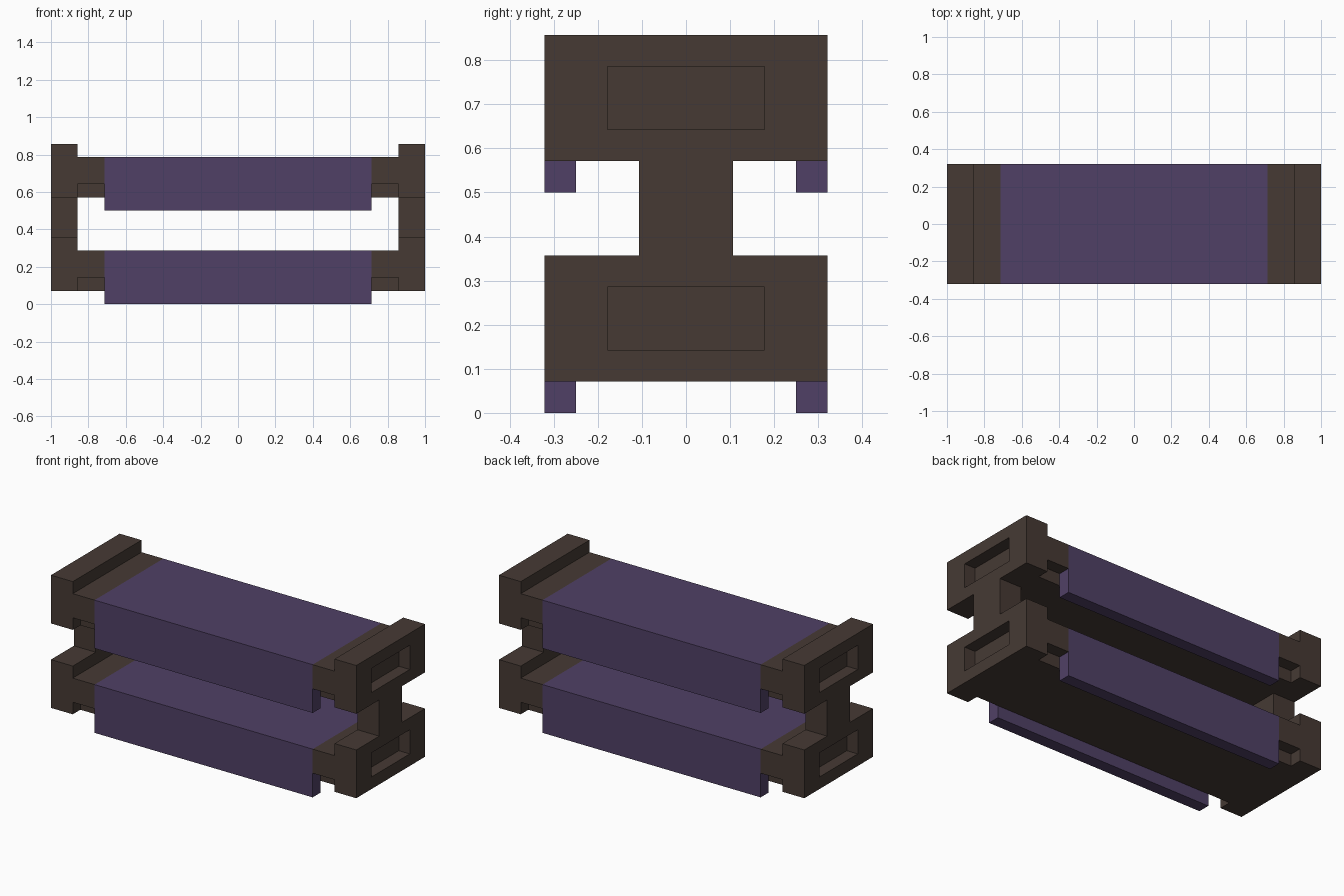
import bpy
import bmesh

if "Cube" in bpy.data.objects:
    bpy.data.objects.remove(bpy.data.objects["Cube"])

U = 1 / 14  # one grid step; the model is 28 steps long


def material(name, rgb):
    m = bpy.data.materials.new(name)
    m.diffuse_color = (*rgb, 1)
    m.use_nodes = True
    m.node_tree.nodes["Principled BSDF"].inputs["Base Color"].default_value = m.diffuse_color
    return m


wood = material("dark wood", (0.0612, 0.0423, 0.0343))
cloth = material("purple cloth", (0.0802, 0.0513, 0.133))


def prism(name, half, x0, x1, mat):
    """Extrude along x a section mirrored in y; half lists (y, z) on the +y side."""
    section = half + [(-y, z) for y, z in reversed(half)]
    bm = bmesh.new()
    face = bm.faces.new([bm.verts.new((x0 * U, y * U, z * U)) for y, z in section])
    new = bmesh.ops.extrude_face_region(bm, geom=[face])["geom"]
    verts = [g for g in new if isinstance(g, bmesh.types.BMVert)]
    bmesh.ops.translate(bm, verts=verts, vec=((x1 - x0) * U, 0, 0))
    bmesh.ops.recalc_face_normals(bm, faces=bm.faces)
    mesh = bpy.data.meshes.new(name)
    bm.to_mesh(mesh)
    bm.free()
    obj = bpy.data.objects.new(name, mesh)
    bpy.context.collection.objects.link(obj)
    if mat:
        mesh.materials.append(mat)
    return obj


def carve(obj, cutter):
    mod = obj.modifiers.new("recess", "BOOLEAN")
    mod.operation = "DIFFERENCE"
    mod.solver = "EXACT"
    mod.object = cutter
    bpy.context.view_layer.objects.active = obj
    bpy.ops.object.modifier_apply(modifier=mod.name)
    bpy.data.objects.remove(cutter)


sides = (("left", -1), ("right", 1))

# I-shaped end panels, with a rectangular recess at each shelf level
for side, s in sides:
    end = prism(f"{side}_end_panel",
                [(4.5, 1), (4.5, 5), (1.5, 5), (1.5, 8), (4.5, 8), (4.5, 12)],
                12 * s, 14 * s, wood)
    for z in (2, 9):
        cutter = prism("recess_cutter", [(2.5, z), (2.5, z + 2)], 13 * s, 15 * s, None)
        cutter.hide_render = True
        carve(end, cutter)

# Two shelves, each a core board with notched shoulders and a draped cloth
for level, z in (("lower", 0), ("upper", 7)):
    prism(f"{level}_shelf_core", [(3.5, z + 1), (3.5, z + 3)], -10, 10, wood)
    for side, s in sides:
        prism(f"{level}_{side}_shoulder",
              [(3.5, z + 1), (3.5, z + 2), (4.5, z + 2), (4.5, z + 4)],
              10 * s, 12 * s, wood)
    prism(f"{level}_cloth",
          [(3.5, z + 3), (3.5, z), (4.5, z), (4.5, z + 4)], -10, 10, cloth)
